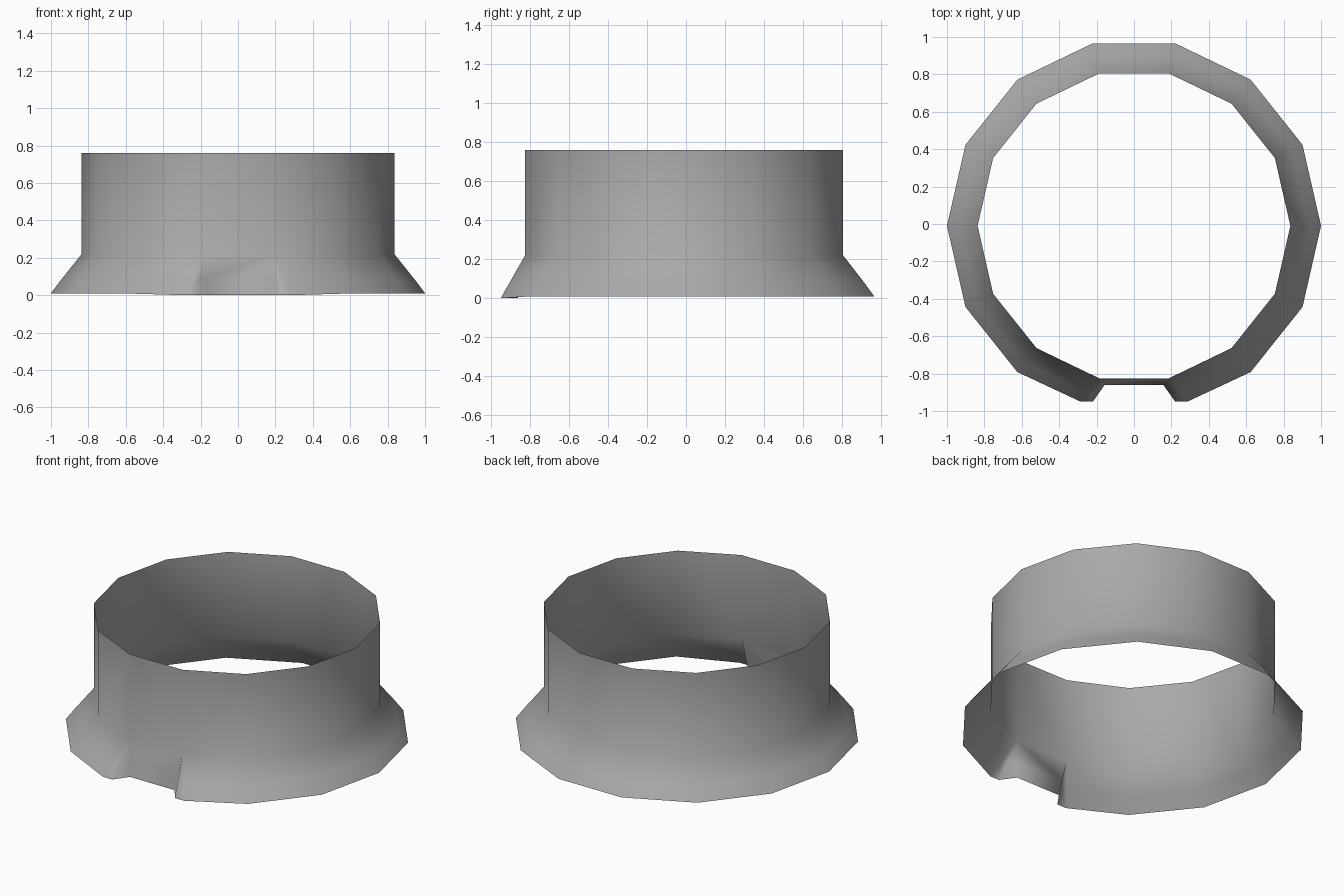
import bpy
import bmesh
from math import cos, sin, tau

cube = bpy.data.objects.get("Cube")
if cube:
    bpy.data.objects.remove(cube, do_unlink=True)

# One plain grey for the whole collar
grey = bpy.data.materials.new("plain_grey")
grey.use_nodes = True
colour = (0.4, 0.4, 0.4, 1)
grey.diffuse_color = colour
grey.node_tree.nodes["Principled BSDF"].inputs["Base Color"].default_value = colour

SIDES = 14
CENTRE_Y = -0.01
NECK_R, NECK_Z, TOP_Z = 0.836, 0.22, 0.76
# Flared skirt profile, radius and height, from hem to rim
PROFILE = [(1.0, 0.01), (0.94, 0.09), (NECK_R, NECK_Z), (NECK_R, TOP_Z)]
# Right half of the front notch at the hem: lip outer, lip inner, groove
NOTCH = [(0.285, -0.95), (0.22, -0.95), (0.158, -0.862)]


def ring_point(k, radius, z):
    a = tau * k / SIDES
    return (radius * cos(a), CENTRE_Y + radius * sin(a), z)


def regular_column(k):
    return [ring_point(k, r, z) for r, z in PROFILE]


def notch_column(k, hem):
    """Hem point rising straight to the neck corner, then up to the rim."""
    neck = ring_point(k, NECK_R, NECK_Z)
    start = (hem[0], hem[1], 0.0)
    middle = tuple(s + (n - s) * 0.4 for s, n in zip(start, neck))
    return [start, middle, neck, ring_point(k, NECK_R, TOP_Z)]


# Columns in order round the collar, with the notch in the front side
columns = []
for k in range(SIDES):
    if k == 10:
        columns += [notch_column(k, (-x, y)) for x, y in NOTCH]
    elif k == 11:
        columns += [notch_column(k, p) for p in reversed(NOTCH)]
    else:
        columns.append(regular_column(k))

# Skin the columns; notch columns merge at the neck
bm = bmesh.new()
grid = [[bm.verts.new(p) for p in column] for column in columns]
for i, left in enumerate(grid):
    right = grid[(i + 1) % len(grid)]
    for j in range(len(PROFILE) - 1):
        bm.faces.new((left[j], right[j], right[j + 1], left[j + 1]))
bmesh.ops.remove_doubles(bm, verts=bm.verts, dist=0.0005)
for face in bm.faces:
    face.smooth = True

mesh = bpy.data.meshes.new("flared_collar")
bm.to_mesh(mesh)
bm.free()
mesh.materials.append(grey)
collar = bpy.data.objects.new("flared_collar", mesh)
bpy.context.scene.collection.objects.link(collar)
